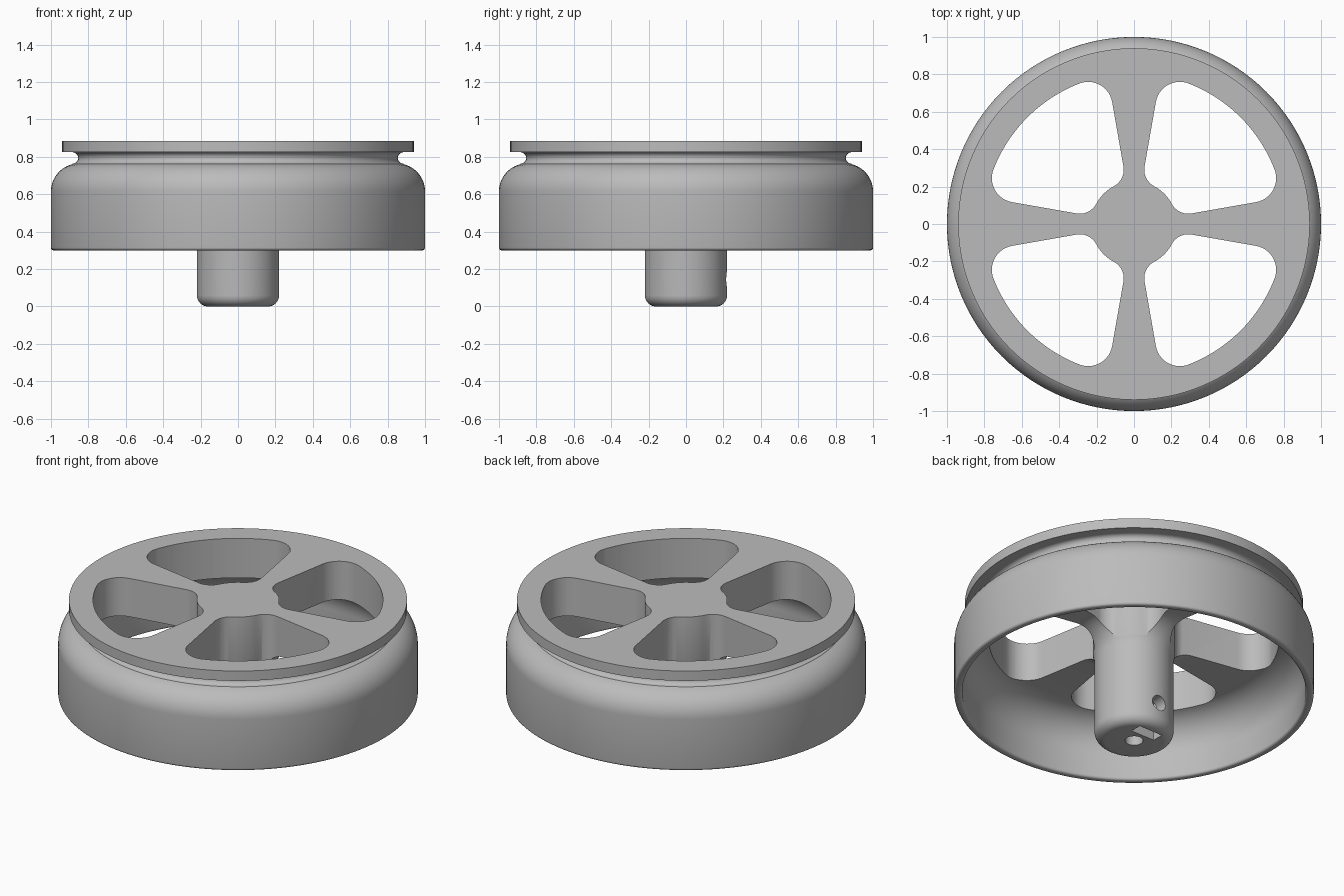
import bpy, bmesh
from math import sin, cos, radians, pi
from mathutils import Matrix, Vector

cube = bpy.data.objects.get("Cube")
if cube:
    bpy.data.objects.remove(cube, do_unlink=True)

grey = bpy.data.materials.new("plain grey")
grey.use_nodes = True
colour = (0.5, 0.5, 0.5, 1)
grey.diffuse_color = colour
grey.node_tree.nodes["Principled BSDF"].inputs["Base Color"].default_value = colour


def arc(cx, cy, r, start, end, steps=10):
    """Points along a circular arc, angles in degrees."""
    angles = [radians(start + (end - start) * i / steps) for i in range(steps + 1)]
    return [(cx + r * cos(a), cy + r * sin(a)) for a in angles]


def finish(bm, name):
    bmesh.ops.remove_doubles(bm, verts=bm.verts, dist=1e-5)
    bmesh.ops.recalc_face_normals(bm, faces=bm.faces)
    mesh = bpy.data.meshes.new(name)
    bm.to_mesh(mesh)
    bm.free()
    mesh.materials.append(grey)
    ob = bpy.data.objects.new(name, mesh)
    bpy.context.collection.objects.link(ob)
    return ob


def revolve(profile, name, steps=128):
    bm = bmesh.new()
    verts = [bm.verts.new((r, 0, z)) for r, z in profile]
    edges = [bm.edges.new(pair) for pair in zip(verts, verts[1:])]
    bmesh.ops.spin(bm, geom=verts + edges, cent=(0, 0, 0), axis=(0, 0, 1),
                   angle=2 * pi, steps=steps)
    return finish(bm, name)


def prism(outline, low, high, name, matrix=Matrix()):
    bm = bmesh.new()
    face = bm.faces.new([bm.verts.new((x, y, low)) for x, y in outline])
    result = bmesh.ops.extrude_face_region(bm, geom=[face])
    top = [v for v in result["geom"] if isinstance(v, bmesh.types.BMVert)]
    bmesh.ops.translate(bm, verts=top, vec=Vector((0, 0, high - low)))
    bm.transform(matrix)
    return finish(bm, name)


# Wheel section: hub, flared ceiling, hollow rim, domed shoulder, groove, flange
ceiling = 0.65
profile = [(0, 0)]
profile += arc(0.16, 0.06, 0.06, -90, 0, 8)
profile += arc(0.37, ceiling - 0.15, 0.15, 180, 90)
profile += arc(0.755, ceiling - 0.2, 0.2, 90, 0, 14)
profile += arc(0.97, 0.315, 0.015, 180, 270, 4)
profile += arc(0.985, 0.315, 0.015, -90, 0, 4)
profile += arc(0.85, 0.615, 0.15, 0, 75, 14)
profile += arc(0.886, 0.794, 0.031, 270, 90, 12)
profile += [(0.94, 0.825), (0.94, 0.885), (0, 0.885)]
wheel = revolve(profile, "wheel_body")

# Window outline: half is drawn, the other half mirrored across the diagonal
half = arc(0, 0, 0.806, 45, 68.8, 10)
half += arc(0.245, 0.63, 0.13, 68.8, 170.1, 14)[1:]
half += arc(0.155, 0.29, 0.1, 170.1, 241.9, 10)
half += arc(0, 0, 0.229, 61.9, 45, 5)[1:]
window = half + [(y, x) for x, y in reversed(half[1:-1])]

cutters = [prism(window, 0.4, 1.0, "window_cutter", Matrix.Rotation(i * pi / 2, 4, "Z"))
           for i in range(4)]

# Shaft bore, nut slot and set screw hole in the hub
bore = arc(0, 0, 0.05, 0, 360, 32)[:-1]
screw = arc(0, 0, 0.047, 0, 360, 32)[:-1]
slot = [(-0.08, 0.075), (0.08, 0.075), (0.08, 0.145), (-0.08, 0.145)]
cutters.append(prism(bore, -0.1, 0.5, "bore_cutter"))
cutters.append(prism(slot, -0.1, 0.23, "nut_slot_cutter"))
sideways = Matrix.Translation((0, 0, 0.145)) @ Matrix.Rotation(-pi / 2, 4, "X")
cutters.append(prism(screw, 0.01, 0.4, "screw_cutter", sideways))

bpy.context.view_layer.objects.active = wheel
for cutter in cutters:
    cutter.hide_render = True
    mod = wheel.modifiers.new(cutter.name, "BOOLEAN")
    mod.operation = "DIFFERENCE"
    mod.solver = "EXACT"
    mod.object = cutter
    bpy.ops.object.modifier_apply(modifier=mod.name)
    bpy.data.objects.remove(cutter, do_unlink=True)

# Smooth curved walls, keep crisp rims
bpy.ops.object.select_all(action="DESELECT")
wheel.select_set(True)
bpy.ops.object.shade_smooth_by_angle(angle=radians(30))
